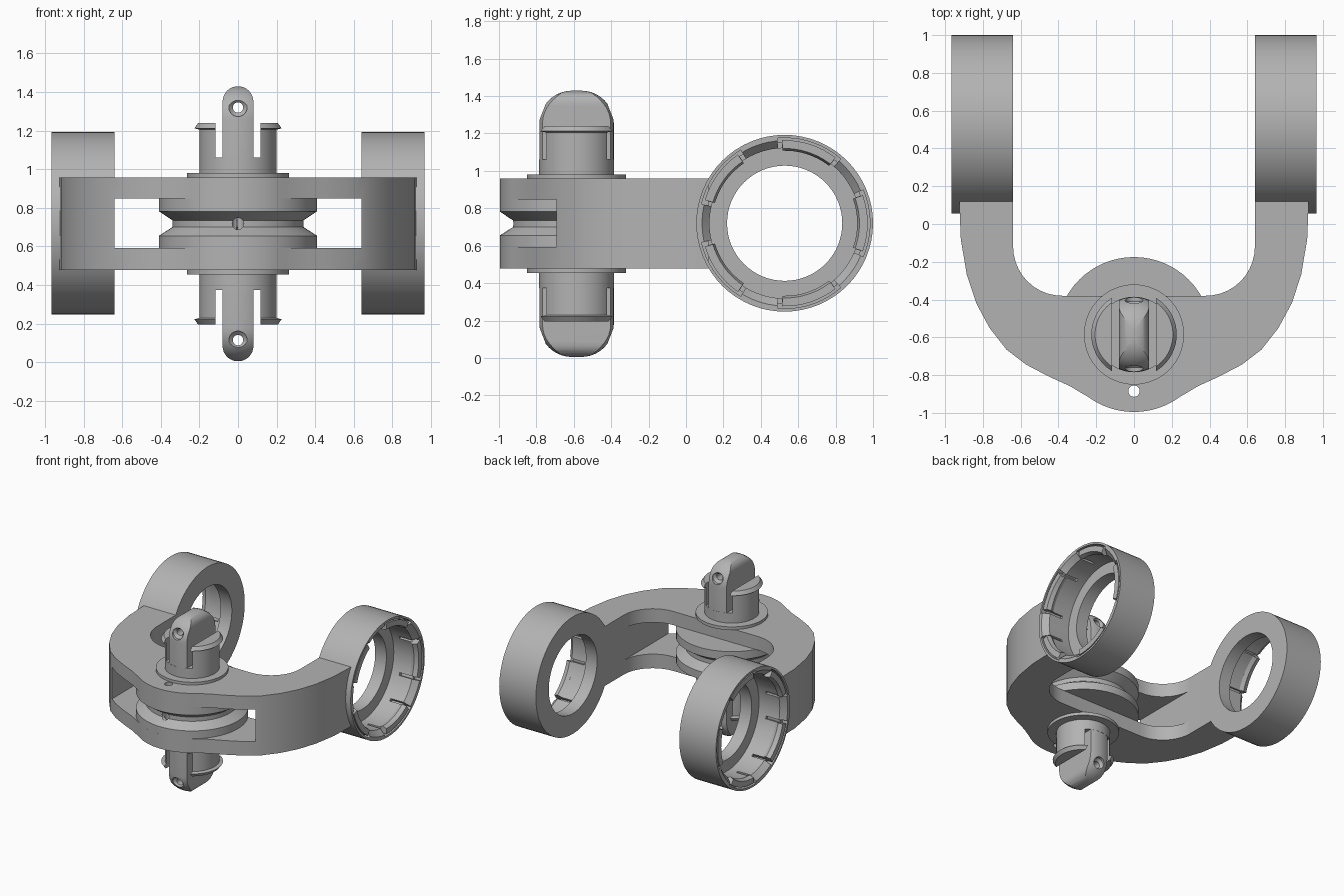
import bpy, bmesh
from math import sin, cos, pi, radians
from mathutils import Matrix, Vector

if "Cube" in bpy.data.objects:
    bpy.data.objects.remove(bpy.data.objects["Cube"])

GREY = (0.45, 0.45, 0.45, 1)
mat = bpy.data.materials.new("plain grey")
mat.use_nodes = True
mat.diffuse_color = GREY
mat.node_tree.nodes["Principled BSDF"].inputs["Base Color"].default_value = GREY

PY, MID = -0.585, 0.717          # pivot axis position and mid height
PIVOT = Matrix.Translation((0, PY, 0))
ALONG_Y = Matrix(((1, 0, 0, 0), (0, 0, -1, 0), (0, 1, 0, 0), (0, 0, 0, 1)))
ALONG_X = Matrix(((0, 0, 1, 0), (1, 0, 0, 0), (0, 1, 0, 0), (0, 0, 0, 1)))


def finish(name, bm, matrix):
    bmesh.ops.remove_doubles(bm, verts=bm.verts, dist=1e-5)
    bmesh.ops.transform(bm, matrix=matrix, verts=bm.verts)
    bmesh.ops.recalc_face_normals(bm, faces=bm.faces)
    mesh = bpy.data.meshes.new(name)
    bm.to_mesh(mesh)
    bm.free()
    mesh.materials.append(mat)
    ob = bpy.data.objects.new(name, mesh)
    bpy.context.collection.objects.link(ob)
    return ob


def lathe(name, profile, matrix=Matrix(), sectors=None, seg=64):
    """Turn a closed (radius, height) profile fully, or over (centre, width) sectors in degrees."""
    bm = bmesh.new()
    for centre, width in sectors or [(180, 360)]:
        n = seg if not sectors else max(1, round(width / 5))
        rings = []
        for i in range(n + 1):
            a = radians(centre - width / 2 + width * i / n)
            rings.append([bm.verts.new((r * cos(a), r * sin(a), h)) for r, h in profile])
        for p, q in zip(rings, rings[1:]):
            for j in range(len(profile)):
                k = (j + 1) % len(profile)
                if profile[j][0] or profile[k][0]:
                    bm.faces.new((p[j], p[k], q[k], q[j]))
        if sectors:
            bm.faces.new(rings[0])
            bm.faces.new(rings[-1])
    return finish(name, bm, matrix)


def prism(name, pts, low, high, matrix=Matrix()):
    bm = bmesh.new()
    face = bm.faces.new([bm.verts.new((x, y, low)) for x, y in pts])
    top = bmesh.ops.extrude_face_region(bm, geom=[face])["geom"]
    bmesh.ops.translate(bm, vec=(0, 0, high - low),
                        verts=[v for v in top if isinstance(v, bmesh.types.BMVert)])
    return finish(name, bm, matrix)


def box(name, lo, hi):
    return prism(name, [(lo[0], lo[1]), (hi[0], lo[1]), (hi[0], hi[1]), (lo[0], hi[1])], lo[2], hi[2])


def rod(r, low, high, matrix):
    return lathe("cutter", [(0, low), (r, low), (r, high), (0, high)], matrix, seg=24)


def apply(ob, mod):
    bpy.ops.object.select_all(action='DESELECT')
    bpy.context.view_layer.objects.active = ob
    ob.select_set(True)
    bpy.ops.object.modifier_apply(modifier=mod.name)


def boolean(ob, tool, operation='DIFFERENCE'):
    mod = ob.modifiers.new("cut", 'BOOLEAN')
    mod.operation, mod.solver, mod.object = operation, 'EXACT', tool
    apply(ob, mod)
    bpy.data.objects.remove(tool)


def mirror(ob, axis, offset=0):
    shift = Vector((0, 0, offset))
    ob.data.transform(Matrix.Translation(-shift))
    ob.location = shift
    mod = ob.modifiers.new("mirror", 'MIRROR')
    mod.use_axis = [axis == i for i in range(3)]
    mod.use_mirror_merge = False
    apply(ob, mod)


def smooth(ob):
    bpy.ops.object.select_all(action='DESELECT')
    bpy.context.view_layer.objects.active = ob
    ob.select_set(True)
    bpy.ops.object.shade_smooth_by_angle(angle=radians(25))


def arc(cx, cy, r, a0, a1, n):
    return [(cx + r * cos(radians(a0 + (a1 - a0) * i / n)),
             cy + r * sin(radians(a0 + (a1 - a0) * i / n))) for i in range(n + 1)]


# Forked yoke: half outline from the inner middle round to the front lobe
half = arc(0.38, -0.12, 0.26, -90, 0, 10)
half += [(0.64, 0.12), (0.925, 0.12), (0.917, -0.08), (0.885, -0.27), (0.835, -0.42),
         (0.765, -0.55), (0.675, -0.665), (0.57, -0.745), (0.45, -0.808), (0.34, -0.858)]
half += arc(0, PY, 0.41, -54, -90, 8)
outline = half + [(-x, y) for x, y in reversed(half[:-1])]
yoke = prism("yoke", outline, 0.478, 0.958)
boolean(yoke, box("cutter", (-0.64, -1.2, 0.592), (0.64, 0.05, 0.848)))

# Grooved pulley between the yoke plates
pulley = lathe("pulley", [(0, 0.592), (0.41, 0.592), (0.41, 0.655), (0.34, 0.7), (0.34, 0.735),
                          (0.41, 0.782), (0.41, 0.848), (0, 0.848)], PIVOT)

# Cord holes: one straight down through the front lobe, one into the groove
for part in (yoke, pulley):
    boolean(part, rod(0.03, 0.4, 1.04, Matrix.Translation((0, -0.885, 0))))
boolean(pulley, rod(0.03, 0.88, 1.1, Matrix.Translation((0, 0, MID)) @ ALONG_Y))

# Pivot collars, above and below
collar = lathe("pivot_collar", [(0, 0.9), (0.205, 0.9), (0.205, 0.955), (0.265, 0.955),
                                (0.265, 0.98), (0, 0.98)], PIVOT)

# Pivot shaft with two snap clips
shaft = lathe("snap_shaft", [(0, 0.84), (0.2, 0.84), (0.2, 1.205), (0.226, 1.212),
                             (0.206, 1.24), (0, 1.24)], PIVOT)
boolean(shaft, box("cutter", (-0.117, -1, 1.06), (0.117, 0, 1.5)))

# Rounded central tongue with a countersunk cross hole
dome = [(0, 0.97), (0.199, 0.97)] + arc(0.025, 1.255, 0.174, 0, 90, 10) + [(0, 1.429)]
tongue = lathe("pivot_tongue", dome, PIVOT)
capsule = [(-0.08, 0.9), (0.08, 0.9)] + arc(0, 1.35, 0.08, 0, 180, 16)
boolean(tongue, prism("cutter", capsule, 0.2, 1.2, ALONG_Y), 'INTERSECT')
drill = [(0, -0.25), (0.047, -0.25), (0.047, -0.175), (0.027, -0.155),
         (0.027, 0.155), (0.047, 0.175), (0.047, 0.25), (0, 0.25)]
boolean(tongue, lathe("cutter", drill, Matrix.Translation((0, PY, 1.32)) @ ALONG_Y, seg=24))

for part in (collar, shaft, tongue):
    mirror(part, 2, MID)

# End rings: stepped bore with a lead-in chamfer, slits and five snap lips
RING = Matrix.Translation((0, 0.5275, 0.72)) @ ALONG_X
ring = lathe("end_ring", [(0.308, 0.64), (0.4725, 0.64), (0.4725, 0.967), (0.442, 0.967),
                          (0.402, 0.925), (0.402, 0.74), (0.308, 0.74)], RING)
clips = [72 * i for i in range(5)]
seats = [(a, 46) for a in clips]
slits = [(a + s * 21.5, 3) for a in clips for s in (-1, 1)]
boolean(ring, lathe("cutter", [(0.39, 0.915), (0.456, 0.915), (0.456, 1), (0.39, 1)], RING, seats))
boolean(ring, lathe("cutter", [(0.38, 0.81), (0.43, 0.81), (0.43, 0.99), (0.38, 0.99)], RING, slits))
lips = lathe("snap_lips", [(0.402, 0.9), (0.388, 0.93), (0.4, 0.964), (0.444, 0.964), (0.444, 0.9)],
             RING, [(a, 39.5) for a in clips])
for part in (ring, lips):
    mirror(part, 0)

for part in (yoke, pulley, collar, shaft, tongue, ring, lips):
    smooth(part)
